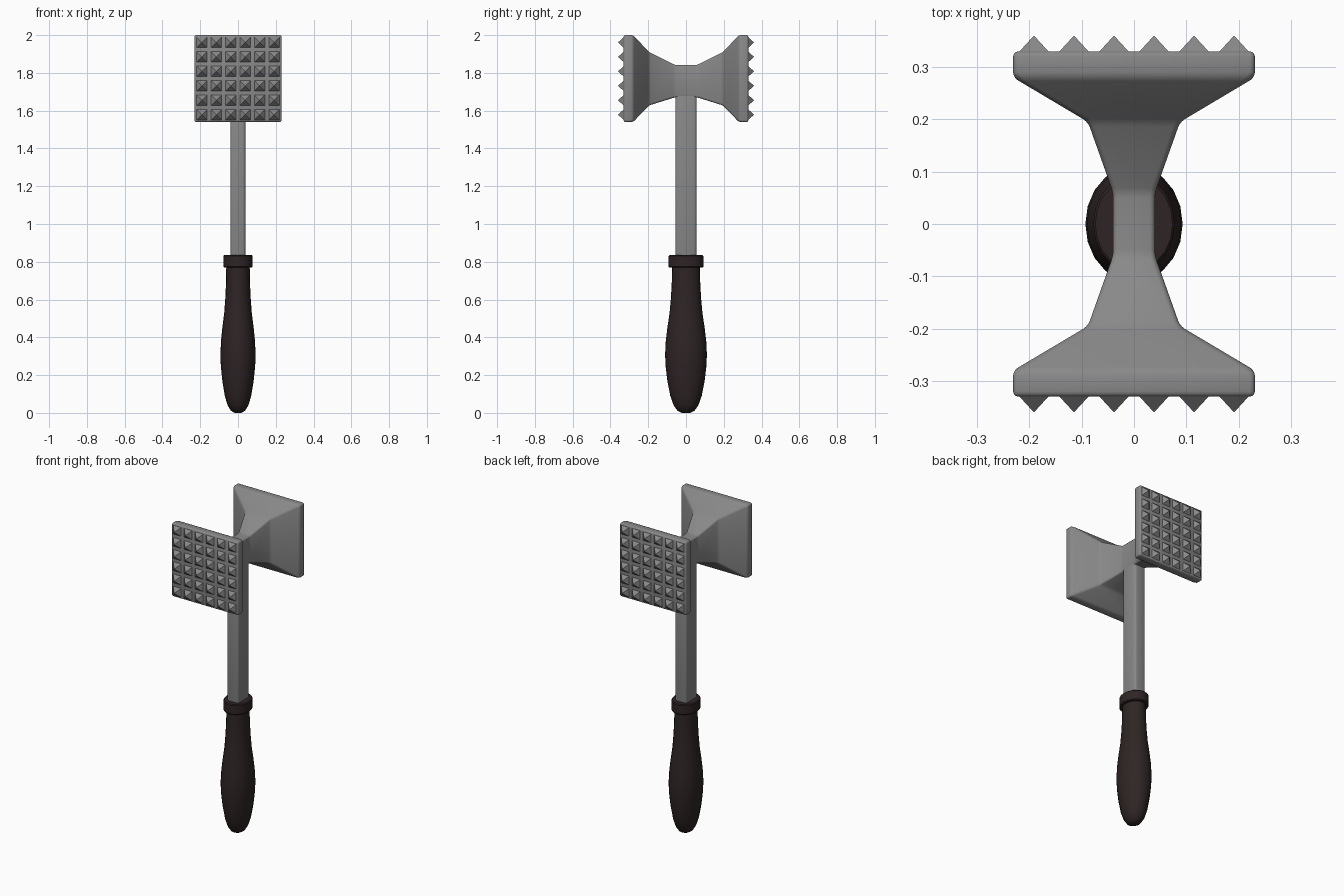
import bpy, bmesh, math

cube = bpy.data.objects.get("Cube")
if cube:
    bpy.data.objects.remove(cube, do_unlink=True)


def material(name, colour, rough):
    m = bpy.data.materials.new(name)
    m.use_nodes = True
    m.diffuse_color = (*colour, 1)
    node = m.node_tree.nodes["Principled BSDF"]
    node.inputs["Base Color"].default_value = (*colour, 1)
    node.inputs["Roughness"].default_value = rough
    return m


METAL = material("grey metal", (0.25, 0.25, 0.25), 0.5)
WOOD = material("dark brown wood", (0.028, 0.018, 0.018), 0.6)


def finish(name, bm, mat, smooth=None, bevel=0):
    bmesh.ops.recalc_face_normals(bm, faces=bm.faces)
    mesh = bpy.data.meshes.new(name)
    bm.to_mesh(mesh)
    bm.free()
    mesh.materials.append(mat)
    ob = bpy.data.objects.new(name, mesh)
    bpy.context.collection.objects.link(ob)
    bpy.ops.object.select_all(action='DESELECT')
    ob.select_set(True)
    bpy.context.view_layer.objects.active = ob
    if bevel:
        mod = ob.modifiers.new("Bevel", 'BEVEL')
        mod.width = bevel
        mod.segments = 3
        mod.limit_method = 'ANGLE'
        mod.angle_limit = math.radians(15)
        bpy.ops.object.modifier_apply(modifier=mod.name)
    if smooth:
        bpy.ops.object.shade_smooth_by_angle(angle=math.radians(smooth))
    return ob


def loft(rings):
    """Skin a list of closed rings and cap both ends."""
    bm = bmesh.new()
    rows = [[bm.verts.new(p) for p in ring] for ring in rings]
    n = len(rows[0])
    for a, b in zip(rows, rows[1:]):
        for i in range(n):
            j = (i + 1) % n
            bm.faces.new((a[i], a[j], b[j], b[i]))
    bm.faces.new(rows[0])
    bm.faces.new(rows[-1])
    return bm


# Head: rectangular sections (y, half width, low z, high z), mirrored in y
half = [(0.06, 0.04, 1.67, 1.842), (0.195, 0.088, 1.628, 1.91),
        (0.28, 0.231, 1.54, 2.0), (0.33, 0.231, 1.54, 2.0)]
sections = [(-y, w, lo, hi) for y, w, lo, hi in reversed(half)] + half
finish("mallet_head", loft([[(-w, y, lo), (w, y, lo), (w, y, hi), (-w, y, hi)]
                            for y, w, lo, hi in sections]), METAL, 40, 0.01)

# Pyramid teeth on both striking faces
COUNT, PITCH, HALF = 6, 0.0765, 0.0285
for name, side in (("front_teeth", -1), ("back_teeth", 1)):
    bm = bmesh.new()
    for i in range(COUNT):
        for k in range(COUNT):
            x = (i - (COUNT - 1) / 2) * PITCH
            z = 1.77 + (k - (COUNT - 1) / 2) * PITCH
            base = [bm.verts.new((x + sx * HALF, side * 0.329, z + sz * HALF))
                    for sx, sz in ((-1, -1), (1, -1), (1, 1), (-1, 1))]
            tip = bm.verts.new((x, side * 0.36, z))
            bm.faces.new(base)
            for j in range(4):
                bm.faces.new((base[j], base[(j + 1) % 4], tip))
    finish(name, bm, METAL)

# Shaft: rounded bar
finish("shaft", loft([[(-0.0395, -0.056, z), (0.0395, -0.056, z),
                       (0.0395, 0.056, z), (-0.0395, 0.056, z)]
                      for z in (0.8, 1.74)]), METAL, 40, 0.014)


def oval_turning(profile, sides=20):
    """Rings of an oval turned shape from (half width, height) pairs."""
    return loft([[(r * math.cos(t), 1.19 * r * math.sin(t), z)
                  for t in (2 * math.pi * i / sides for i in range(sides))]
                 for r, z in profile])


# Handle grip and collar
finish("grip", oval_turning([(0.018, 0), (0.038, 0.012), (0.055, 0.04), (0.07, 0.09),
                             (0.083, 0.17), (0.091, 0.25), (0.093, 0.31), (0.09, 0.38),
                             (0.083, 0.45), (0.073, 0.53), (0.067, 0.61), (0.063, 0.7),
                             (0.062, 0.78)]), WOOD, 50)
finish("collar", oval_turning([(0.074, 0.77), (0.078, 0.775), (0.078, 0.83),
                               (0.074, 0.835)]), WOOD, 30)
